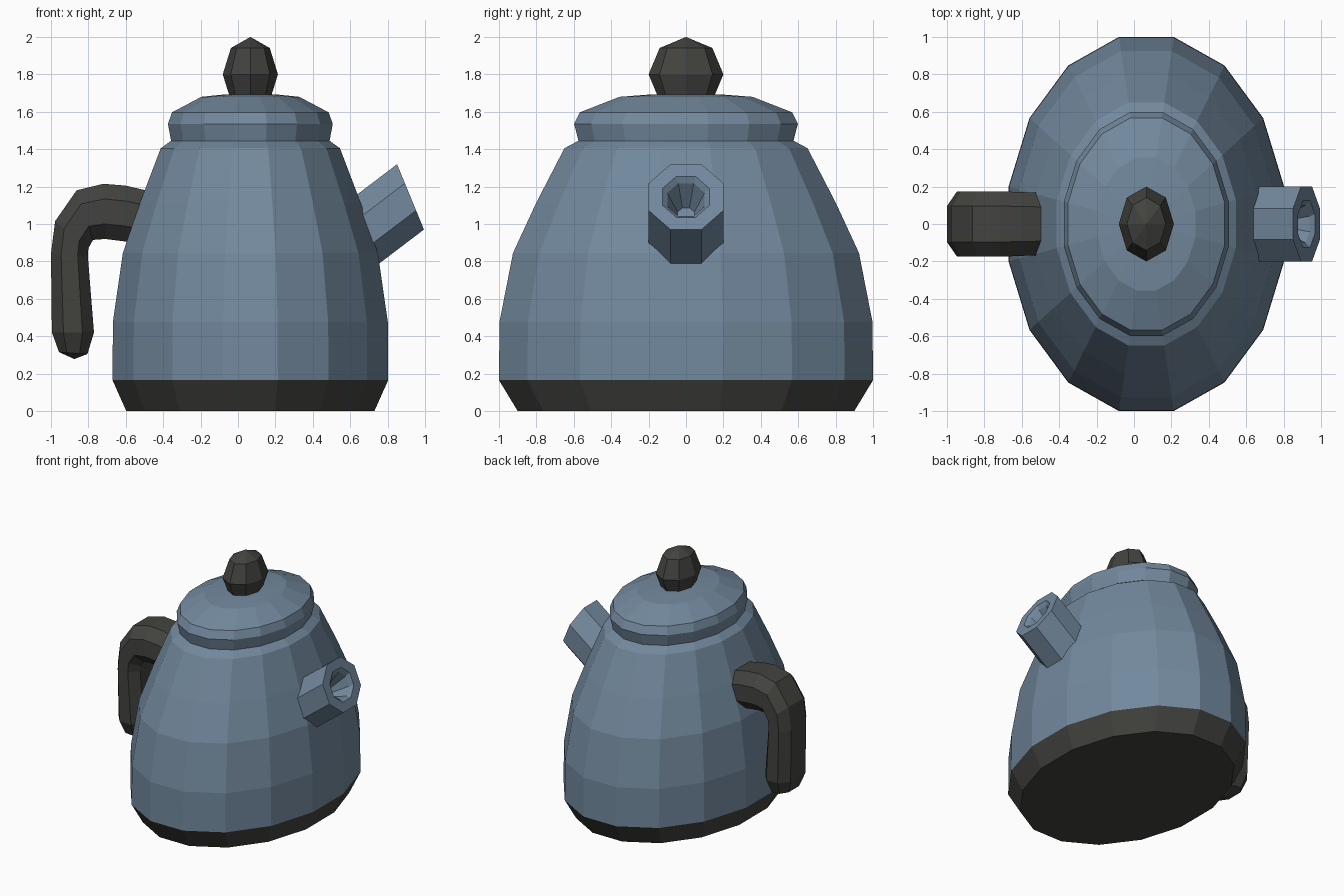
import bpy, bmesh
from math import sin, cos, pi
from mathutils import Vector

if "Cube" in bpy.data.objects:
    bpy.data.objects.remove(bpy.data.objects["Cube"])

CX, SX = 0.066, 0.737   # pot centre and squash along x


def material(name, rgb):
    m = bpy.data.materials.new(name)
    m.diffuse_color = (*rgb, 1)
    m.use_nodes = True
    m.node_tree.nodes["Principled BSDF"].inputs["Base Color"].default_value = m.diffuse_color
    return m


BLUE = material("blue_enamel", (0.17, 0.25, 0.34))
DARK = material("dark_trim", (0.055, 0.055, 0.05))


def loft(name, rings, mat, cap_start=False, cap_end=False):
    """Skin a list of equal rings; a one-point ring closes to a tip."""
    bm = bmesh.new()
    loops = [[bm.verts.new(p) for p in r] for r in rings]
    for a, b in zip(loops, loops[1:]):
        n = max(len(a), len(b))
        for i in range(n):
            j = (i + 1) % n
            if len(a) == 1:
                bm.faces.new((a[0], b[j], b[i]))
            elif len(b) == 1:
                bm.faces.new((a[i], a[j], b[0]))
            else:
                bm.faces.new((a[i], a[j], b[j], b[i]))
    if cap_start:
        bm.faces.new(loops[0][::-1])
    if cap_end:
        bm.faces.new(loops[-1])
    bmesh.ops.recalc_face_normals(bm, faces=bm.faces)
    me = bpy.data.meshes.new(name)
    bm.to_mesh(me)
    bm.free()
    ob = bpy.data.objects.new(name, me)
    bpy.context.collection.objects.link(ob)
    me.materials.append(mat)
    return ob


def oval(r, z, n=16, half=0.5):
    """Horizontal oval ring whose y extent is r."""
    if r == 0:
        return [(CX, 0, z)]
    k = r / cos(half * 2 * pi / n)
    ts = [(i + half) * 2 * pi / n for i in range(n)]
    return [(CX + SX * k * cos(t), k * sin(t), z) for t in ts]


# base, body, lid and knob turned from profiles of (radius, height)
loft("base", [oval(0.9, 0), oval(1.0, 0.165)], DARK, cap_start=True)
loft("body", [oval(r, z) for r, z in (
    (1.0, 0.165), (0.997, 0.477), (0.925, 0.845), (0.80, 1.115),
    (0.65, 1.405), (0.575, 1.445))], BLUE)
loft("lid", [oval(r, z) for r, z in (
    (0.575, 1.445), (0.598, 1.535), (0.568, 1.597),
    (0.355, 1.68), (0.185, 1.693), (0, 1.696))], BLUE)
loft("knob", [oval(r, z, 8, 0) for r, z in (
    (0, 1.6), (0.141, 1.659), (0.2, 1.8), (0.141, 1.941), (0, 2.0))], DARK)

# spout: slanted octagon with a tapering hole, squashed like the body
tip = Vector((1.162, 0, 1.145))
axis = Vector((0.873, 0, 0.488))
up = Vector((-0.488, 0, 0.873))


def spout_ring(r, depth):
    k = r / cos(pi / 8)
    out = []
    for i in range(8):
        t = (i + 0.5) * pi / 4
        p = tip - axis * depth + up * k * cos(t) + Vector((0, k * sin(t), 0))
        out.append((CX + SX * p.x, p.y, p.z))
    return out


loft("spout", [spout_ring(r, d) for r, d in (
    (0.2, 0.5), (0.2, 0), (0.125, 0), (0.1, 0.03), (0.045, 0.2))],
    BLUE, cap_start=True, cap_end=True)

# handle: chamfered section between outer and inner (x, z) edges, half width y
section = [(1, 0.55), (0.45, 1), (-0.45, 1), (-1, 0.55),
           (-1, -0.55), (-0.45, -1), (0.45, -1), (1, -0.55)]
path = [
    ((-0.45, 1.17), (-0.45, 0.88), 0.165),
    ((-0.60, 1.205), (-0.59, 0.905), 0.17),
    ((-0.72, 1.215), (-0.71, 0.92), 0.175),
    ((-0.863, 1.18), (-0.775, 0.915), 0.175),
    ((-0.978, 1.015), (-0.80, 0.87), 0.175),
    ((-1.0, 0.84), (-0.803, 0.83), 0.175),
    ((-0.995, 0.42), (-0.77, 0.42), 0.17),
    ((-0.957, 0.315), (-0.805, 0.305), 0.12),
]
rings = []
for o, i, w in path:
    o, i = Vector((o[0], 0, o[1])), Vector((i[0], 0, i[1]))
    c, h = (o + i) / 2, (o - i) / 2
    rings.append([c + h * a + Vector((0, w * b, 0)) for a, b in section])
rings.append([(-0.875, 0, 0.278)])
loft("handle", rings, DARK, cap_start=True)
